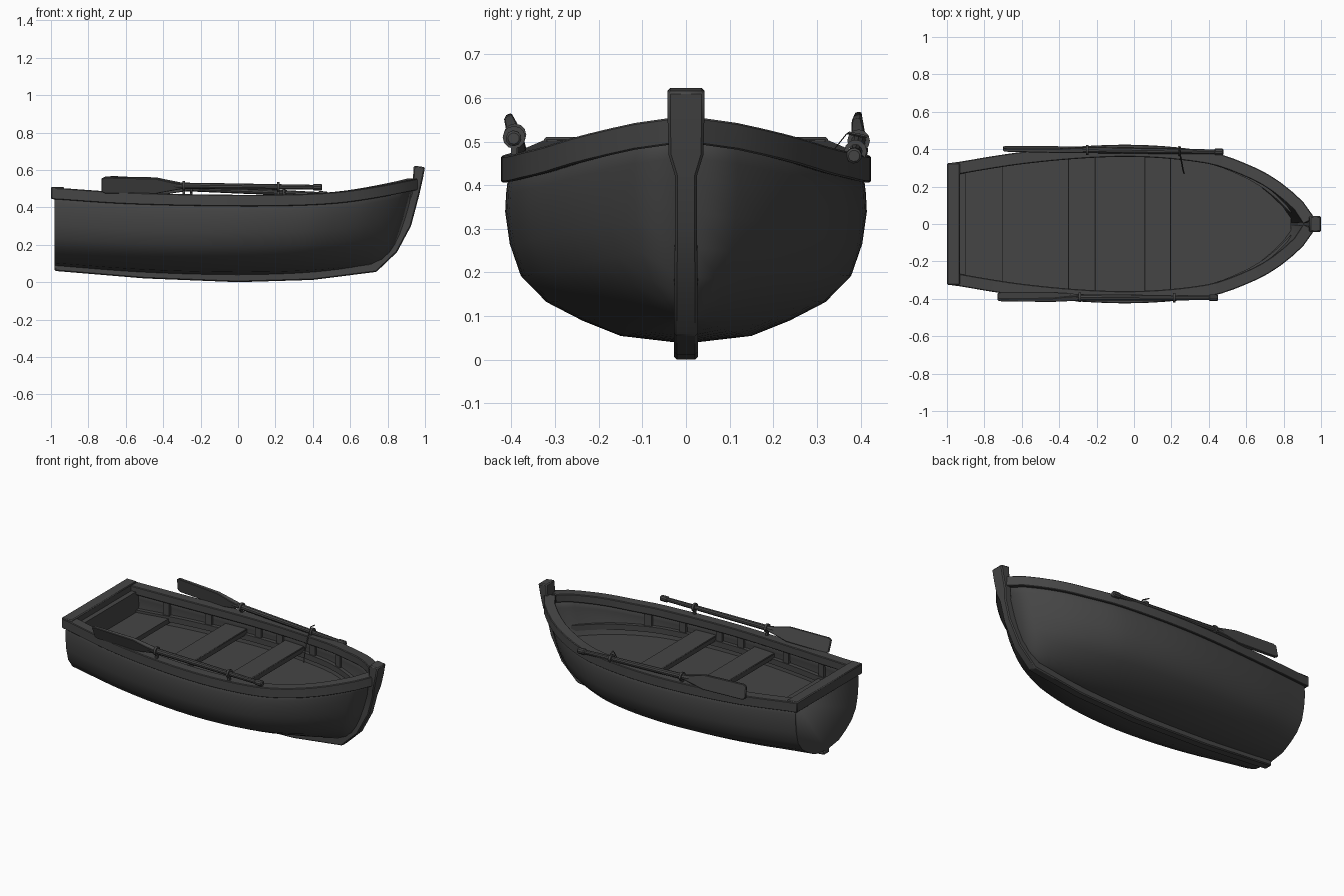
import bpy, bmesh, math
from mathutils import Vector, Matrix

if "Cube" in bpy.data.objects:
    bpy.data.objects.remove(bpy.data.objects["Cube"])

wood = bpy.data.materials.new("dark_wood")
wood.diffuse_color = (0.06, 0.06, 0.06, 1)
wood.use_nodes = True
wood.node_tree.nodes["Principled BSDF"].inputs["Base Color"].default_value = wood.diffuse_color


def curve(pts):
    """Smooth function through (x, value) pairs."""
    def slope(i):
        a, b = pts[max(i - 1, 0)], pts[min(i + 1, len(pts) - 1)]
        return (b[1] - a[1]) / (b[0] - a[0])

    def f(x):
        x = min(max(x, pts[0][0]), pts[-1][0])
        i = 0
        while i < len(pts) - 2 and x > pts[i + 1][0]:
            i += 1
        (x0, v0), (x1, v1) = pts[i], pts[i + 1]
        d = x1 - x0
        t = (x - x0) / d
        return (v0 * (2*t**3 - 3*t*t + 1) + v1 * (3*t*t - 2*t**3)
                + slope(i) * d * (t**3 - 2*t*t + t) + slope(i + 1) * d * (t**3 - t*t))
    return f


def finish(name, bm, angle=35, bevel=0):
    bmesh.ops.recalc_face_normals(bm, faces=bm.faces[:])
    me = bpy.data.meshes.new(name)
    bm.to_mesh(me)
    bm.free()
    me.materials.append(wood)
    ob = bpy.data.objects.new(name, me)
    bpy.context.collection.objects.link(ob)
    bpy.ops.object.select_all(action='DESELECT')
    ob.select_set(True)
    bpy.context.view_layer.objects.active = ob
    bpy.ops.object.shade_smooth_by_angle(angle=math.radians(angle))
    if bevel:
        m = ob.modifiers.new("bevel", 'BEVEL')
        m.width, m.segments, m.limit_method = bevel, 1, 'ANGLE'
    return ob


def loft(name, rings, closed=True, cap0=True, cap1=True, mat=None, **kw):
    bm = bmesh.new()
    vs = [[bm.verts.new(p) for p in r] for r in rings]
    n = len(rings[0])
    for a, b in zip(vs, vs[1:]):
        for i in range(n if closed else n - 1):
            j = (i + 1) % n
            bm.faces.new((a[i], a[j], b[j], b[i]))
    if cap0:
        bm.faces.new(vs[0])
    if cap1:
        bm.faces.new(vs[-1][::-1])
    if mat:
        bm.transform(mat)
    return finish(name, bm, **kw)


def box(name, x0, x1, y0, y1, z0, z1, bevel=0.004):
    rings = [[(x, y0, z0), (x, y1, z0), (x, y1, z1), (x, y0, z1)] for x in (x0, x1)]
    return loft(name, rings, bevel=bevel)


# Hull shape: half width, sheer height, keel height and cross-section
X0, XB = -0.98, 0.95
width = curve([(-.98, .305), (-.6, .365), (-.2, .40), (.1, .40), (.4, .367),
               (.54, .325), (.73, .235), (.89, .105), (.95, .02)])
sheer = curve([(-.98, .505), (-.6, .48), (-.1, .468), (.3, .47), (.55, .485),
               (.75, .515), (.95, .555)])
keel_z = curve([(-.98, .085), (-.5, .05), (0, .037), (.4, .05), (.74, .09)])
SECTION = [(0, 0), (.04, .39), (.12, .60), (.22, .80), (.36, .94), (.53, 1.0),
           (.70, 1.025), (.80, 1.02), (.96, 1.0)]
girth = curve(SECTION)


def hull_point(s, h, side=1):
    xend = .74 + .21 * h ** .47
    x = X0 + (xend - X0) * s
    w = width(X0 + (XB - X0) * s) * max(girth(h), 0) ** (1 + .7 * s ** 4)
    zk, zs = keel_z(X0 + 1.72 * s), sheer(X0 + (XB - X0) * s)
    return (x, side * w, zk + (zs - zk) * h)


def half(x, z):
    """Half width of the hull at a position."""
    h = .5
    for _ in range(20):
        s = min((x - X0) / (.74 + .21 * h ** .47 - X0), 1)
        zk, zs = keel_z(X0 + 1.72 * s), sheer(X0 + (XB - X0) * s)
        h = min(max((z - zk) / (zs - zk), .001), 1)
    return hull_point(s, h)[1]


hs = [h for h, _ in SECTION]
N = 28
rings = []
for k in range(N + 1):
    s = k / N
    rings.append([hull_point(s, h, -1) for h in hs[:0:-1]] + [hull_point(s, h) for h in hs])
hull = loft("hull", rings, closed=False, cap1=False, angle=40)
m = hull.modifiers.new("planking", 'SOLIDIFY')
m.thickness, m.offset = 0.025, -1


def plank(name, xs, z0, z1, gap, bevel=0):
    """Flat board fitted between the hull sides."""
    rings = []
    for x in xs:
        w = max(half(x, z0) - gap, .003)
        rings.append([(x, -w, z0), (x, w, z0), (x, w, z1), (x, -w, z1)])
    loft(name, rings, bevel=bevel)


# Gunwale rails follow the sheer on both sides
for side, nm in ((1, "left"), (-1, "right")):
    rings = []
    for k in range(33):
        x = -.99 + (XB + .99) * k / 32
        xa, xb = max(x - .01, X0), min(max(x, X0) + .01, XB)
        d = (width(xb) - width(xa)) / (xb - xa)
        n = Vector((-d, 1)).normalized()
        o = Vector((x, width(x))) + n * .02
        i = Vector((x, width(x))) - n * .045
        if i.y < 0:
            i = Vector((x - .045, 0.0))
        z = sheer(x)
        rings.append([(o.x, side * o.y, z - .062), (o.x, side * o.y, z),
                      (i.x, side * i.y, z), (i.x, side * i.y, z - .05)])
    loft(nm + "_gunwale", rings, bevel=.004)

    # Inner stringer that carries the seats
    rings = []
    for k in range(25):
        x = -.9 + 1.74 * k / 24
        w = max(half(x, .34) - .015, .012)
        v = max(w - .035, 0)
        rings.append([(x, side * w, .32), (x, side * w, .355),
                      (x, side * v, .355), (x, side * v, .32)])
    loft(nm + "_stringer", rings)

    # Rib blocks between stringer and gunwale
    for x in (-.72, -.45, -.12, .03, .27, .48):
        a, b = half(x - .02, .36) - .012, half(x + .02, .36) - .012
        rings = [[(x + e, side * w, z) for w, z in
                  ((v, .34), (v, .44), (v - .032, .44), (v - .032, .34))]
                 for e, v in ((-.02, a), (.02, b))]
        loft(nm + "_rib", rings)

# Transom rail, inner transom board and stern bench
box("transom_rail", -1, -.93, -.325, .325, .445, .51, .005)
plank("transom_board", (-.96, -.90), .33, .47, .015)
plank("stern_bench", (-.93, -.80, -.70), .31, .34, .018)

# Floor boards
plank("floor", [-.94 + 1.78 * k / 24 for k in range(25)], .275, .29, .012)

# Seats
plank("aft_seat", (-.353, -.205), .345, .38, .018, .004)
plank("fore_seat", (.055, .198), .345, .38, .018, .004)

# Keel and stem in one piece: outer point, inner point, half width
STEM = [(-.98, .06, -.98, .10, .027), (-.5, .02, -.5, .06, .027), (0, 0, 0, .045, .027),
        (.4, .012, .4, .06, .027), (.74, .055, .71, .10, .027), (.85, .16, .81, .19, .027),
        (.925, .30, .88, .32, .025), (.957, .42, .91, .43, .025), (.97, .47, .925, .47, .04),
        (.988, .55, .935, .55, .042), (1.0, .615, .94, .623, .042)]
loft("keel_and_stem", [[(a, -w, b), (a, w, b), (c, w, d), (c, -w, d)] for a, b, c, d, w in STEM],
     bevel=.006)


def ring_pts(x, r, n=10):
    return [(x, r * math.cos(2 * math.pi * i / n), r * math.sin(2 * math.pi * i / n))
            for i in range(n)]


def oar(nm, start, end, roll, locks):
    start, end = Vector(start), Vector(end)
    d = end - start
    mat = (Matrix.Translation(start) @ d.to_track_quat('X', 'Z').to_matrix().to_4x4()
           @ Matrix.Rotation(roll, 4, 'X'))
    # Blade
    rings = [[(x, -t, -h), (x, t, -h), (x, t, h), (x, -t, h)] for x, h, t in
             ((0, .036, .007), (.02, .046, .008), (.29, .044, .011), (.37, .026, .014), (.43, .014, .014))]
    loft(nm + "_blade", rings, mat=mat, bevel=.003)
    # Shaft with grip
    prof = [(.36, .012), (.42, .017), (.70, .016), (1.13, .013), (1.135, .018),
            (1.175, .018), (1.18, .013)]
    loft(nm + "_shaft", [ring_pts(x, r) for x, r in prof], mat=mat)
    # Oarlocks: ring round the shaft and pin into the gunwale
    for x in locks:
        t = (x - start.x) / d.x
        p = start + d * t
        rings = [[(p.x + a, p.y + r * math.cos(k * math.pi / 6), p.z + r * math.sin(k * math.pi / 6))
                  for a, r in ((-.007, .015), (.007, .015), (.007, .026), (-.007, .026))]
                 for k in range(13)]
        loft(nm + "_oarlock", rings, cap0=False, cap1=False)
        box(nm + "_oarlock_pin", p.x - .007, p.x + .007, p.y - .007, p.y + .007, .45, p.z - .018, 0)


oar("right_oar", (-.73, -.39, .52), (.45, -.395, .507), math.radians(22), (-.29, .215))
oar("left_oar", (-.70, .402, .523), (.48, .385, .467), math.radians(10), (-.25, .245))

# Loose line hanging from the left fore oarlock into the boat
path = [(.24, .415, .51), (.247, .37, .52), (.255, .33, .47), (.262, .29, .40), (.268, .27, .34)]
loft("hanging_line", [[(x + .004, y, z), (x, y + .004, z + .003), (x - .004, y, z), (x, y - .004, z - .003)]
                      for x, y, z in path])
